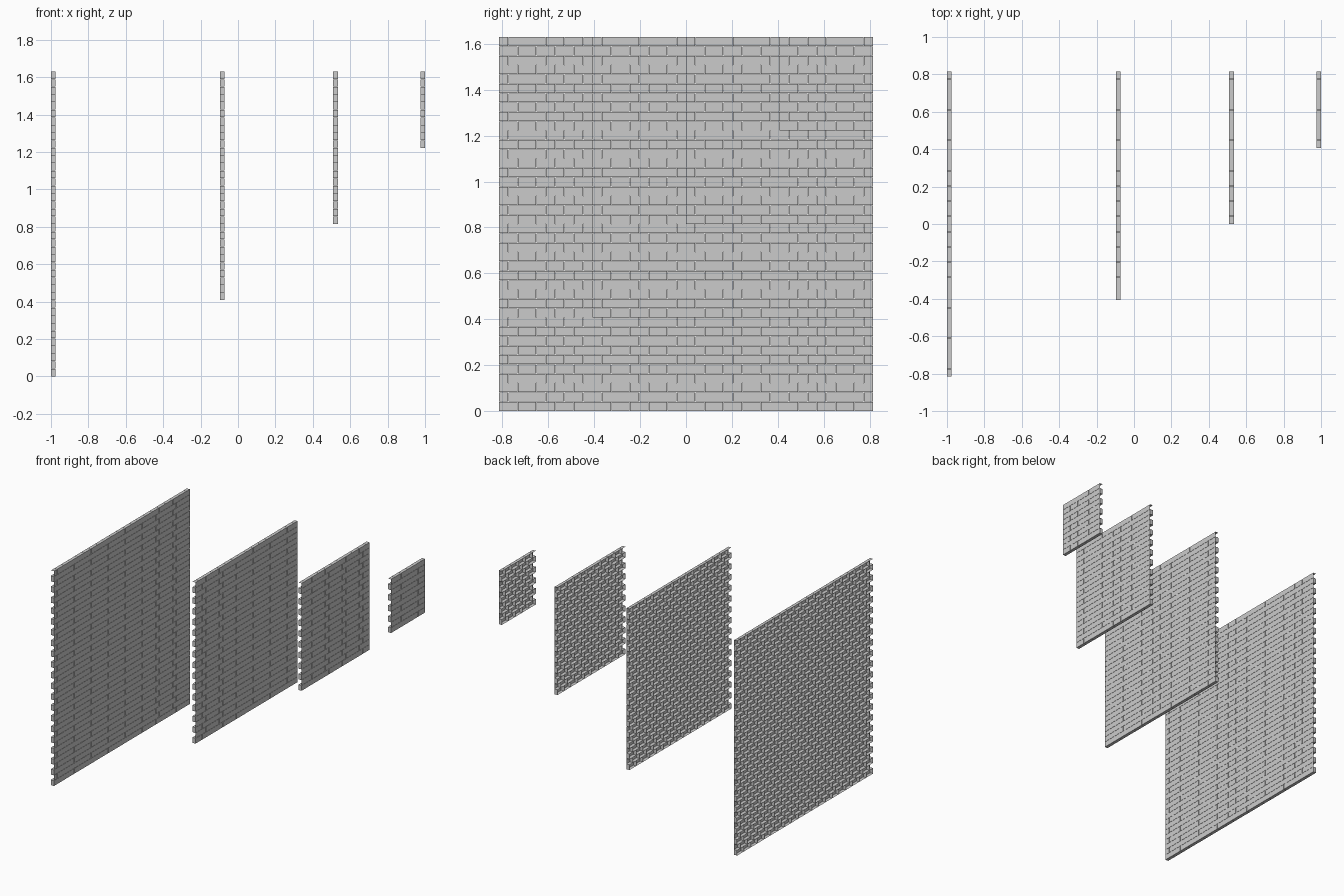
import bpy, bmesh

if "Cube" in bpy.data.objects:
    bpy.data.objects.remove(bpy.data.objects["Cube"])

TILE = 0.4075          # one square wall module
ROW = TILE / 10        # ten courses per module
BRICK = TILE / 5       # five bricks per module
DEPTH = 0.0245
GAP = 0.0016           # open joint between bricks
TOP, SIDE = 1.63, 0.815  # panels share a top and +y edge


def add_brick(bm, x, y0, y1, z0, z1, cap0=True, cap1=True):
    """Hollow brick: face at +x, open at the back, optional end caps."""
    f = [bm.verts.new((x + DEPTH, y, z)) for y, z in
         ((y0, z0), (y1, z0), (y1, z1), (y0, z1))]
    b = [bm.verts.new((x, y, z)) for y, z in
         ((y0, z0), (y1, z0), (y1, z1), (y0, z1))]
    bm.faces.new(f)
    for i, wanted in enumerate((True, cap1, True, cap0)):
        if wanted:
            j = (i + 1) % 4
            bm.faces.new((f[j], f[i], b[i], b[j]))
    for v in b:
        if not v.link_faces:
            bm.verts.remove(v)


def wall_panel(name, n, x):
    bm = bmesh.new()
    size = n * TILE
    ya, za = SIDE - size, TOP - size
    rows, count = 10 * n, 5 * n
    h = GAP / 2
    for r in range(rows):
        z0 = za + r * ROW + (h if r else 0)
        z1 = za + (r + 1) * ROW - (h if r < rows - 1 else 0)
        if r % 2 == 0:
            # whole bricks, closed ends
            for k in range(count):
                y0 = ya + k * BRICK + (h if k else 0)
                y1 = ya + (k + 1) * BRICK - (h if k < count - 1 else 0)
                add_brick(bm, x, y0, y1, z0, z1)
        else:
            # staggered course, cut half bricks left open at the panel ends
            for k in range(count + 1):
                first, last = k == 0, k == count
                y0 = ya if first else ya + (k - 0.5) * BRICK + h
                y1 = ya + size if last else ya + (k + 0.5) * BRICK - h
                add_brick(bm, x, y0, y1, z0, z1, not first, not last)
    mesh = bpy.data.meshes.new(name)
    bm.to_mesh(mesh)
    bm.free()
    bpy.context.collection.objects.link(bpy.data.objects.new(name, mesh))


# four square brick panels, largest to smallest
wall_panel("brick_wall_large", 4, -1.0)
wall_panel("brick_wall_medium", 3, -0.096)
wall_panel("brick_wall_small", 2, 0.509)
wall_panel("brick_wall_tiny", 1, 1.0 - DEPTH)
